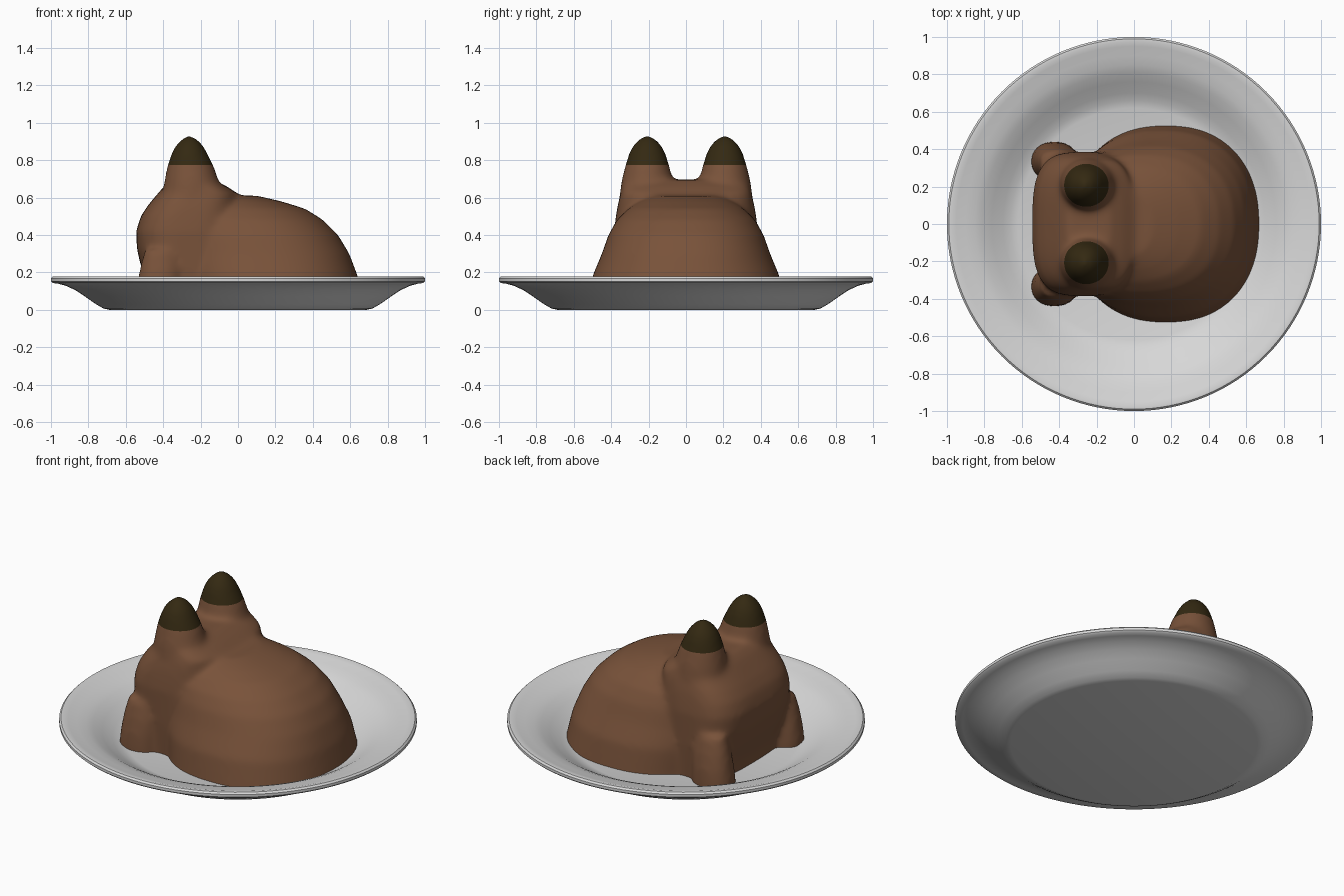
import bpy, bmesh, math

if "Cube" in bpy.data.objects:
    bpy.data.objects.remove(bpy.data.objects["Cube"])


def material(name, rgb):
    m = bpy.data.materials.new(name)
    m.diffuse_color = (*rgb, 1)
    m.use_nodes = True
    m.node_tree.nodes["Principled BSDF"].inputs["Base Color"].default_value = m.diffuse_color
    return m


white = material("porcelain white", (0.68, 0.68, 0.68))
brown = material("milk chocolate brown", (0.19, 0.085, 0.042))
dark = material("dark chocolate", (0.034, 0.022, 0.006))


def spow(v, p):
    return math.copysign(abs(v) ** p, v)


def loft(bm, rows, power=2.0, cy=0.0, n=64):
    """Stack of closed superellipse slices; each row is z, x_min, x_max, half_width."""
    rings = []
    for z, x0, x1, ry in rows:
        cx, rx = (x0 + x1) / 2, (x1 - x0) / 2
        ring = []
        for i in range(n):
            a = 2 * math.pi * i / n
            ring.append(bm.verts.new((cx + rx * spow(math.cos(a), 2 / power),
                                      cy + ry * spow(math.sin(a), 2 / power), z)))
        rings.append(ring)
    for lo, hi in zip(rings, rings[1:]):
        for i in range(n):
            j = (i + 1) % n
            bm.faces.new((lo[i], lo[j], hi[j], hi[i]))
    bm.faces.new(rings[0][::-1])
    bm.faces.new(rings[-1])


def finish(name, bm, mats):
    me = bpy.data.meshes.new(name)
    bm.to_mesh(me)
    bm.free()
    ob = bpy.data.objects.new(name, me)
    bpy.context.collection.objects.link(ob)
    for m in mats:
        me.materials.append(m)
    return ob


def activate(ob):
    bpy.ops.object.select_all(action='DESELECT')
    ob.select_set(True)
    bpy.context.view_layer.objects.active = ob


# plate: turned profile
profile = [(0, .03), (.62, .03), (.66, .042), (.70, .062), (.76, .1), (.81, .13), (.85, .147),
           (.90, .16), (.95, .172), (.975, .179), (.99, .178), (1, .168), (1, .152),
           (.99, .143), (.96, .139), (.92, .128), (.87, .105), (.82, .072), (.76, .03),
           (.72, .007), (.69, 0), (0, 0)]
bm = bmesh.new()
vs = [bm.verts.new((r, 0, z)) for r, z in profile]
es = [bm.edges.new(p) for p in zip(vs, vs[1:])]
bmesh.ops.spin(bm, geom=vs + es, cent=(0, 0, 0), axis=(0, 0, 1), angle=2 * math.pi, steps=128)
bmesh.ops.remove_doubles(bm, verts=bm.verts, dist=1e-4)
bmesh.ops.recalc_face_normals(bm, faces=bm.faces)
plate = finish("plate", bm, [white])
activate(plate)
bpy.ops.object.shade_smooth_by_angle(angle=math.radians(40))

# animal: overlapping lofts, fused and smoothed
bm = bmesh.new()
# rump and back
loft(bm, [(-.12, -.33, .69, .55), (.03, -.33, .672, .525), (.18, -.35, .64, .5), (.3, -.36, .595, .45),
          (.4, -.37, .535, .415), (.48, -.38, .455, .37), (.54, -.38, .36, .31),
          (.58, -.38, .23, .25), (.61, -.38, .10, .2)], 2.3)
# chest and head
loft(bm, [(-.12, -.45, 0, .37), (.1, -.475, 0, .38), (.22, -.515, 0, .385), (.32, -.54, 0, .385),
          (.42, -.545, 0, .385), (.5, -.52, 0, .375), (.56, -.48, .0, .365), (.62, -.43, .0, .35),
          (.66, -.395, -.06, .34), (.695, -.35, -.13, .3)], 3.2)
for s in (-1, 1):
    # ears
    loft(bm, [(.5, -.42, -.08, .16), (.68, -.395, -.1, .14), (.77, -.378, -.13, .118),
              (.83, -.358, -.16, .1), (.87, -.34, -.18, .082), (.905, -.31, -.21, .055),
              (.928, -.28, -.24, .022)], 2, s * .207)
    # front paws
    loft(bm, [(-.12, -.55, -.30, .105), (.05, -.55, -.30, .105), (.13, -.54, -.30, .1),
              (.22, -.525, -.3, .085), (.32, -.5, -.32, .06)], 2.2, s * .335)
body = finish("chocolate_animal", bm, [brown, dark])
activate(body)
rm = body.modifiers.new("fuse", 'REMESH')
rm.mode = 'VOXEL'
rm.voxel_size = 0.016
sm = body.modifiers.new("soften", 'SMOOTH')
sm.factor = 0.5
sm.iterations = 14
for name in ("fuse", "soften"):
    bpy.ops.object.modifier_apply(modifier=name)

# flat base on the plate, dark ear tips above a clean cut line
bm = bmesh.new()
bm.from_mesh(body.data)
bmesh.ops.bisect_plane(bm, geom=bm.verts[:] + bm.edges[:] + bm.faces[:],
                       plane_co=(0, 0, .028), plane_no=(0, 0, 1), clear_inner=True)
bmesh.ops.holes_fill(bm, edges=[e for e in bm.edges if e.is_boundary], sides=0)
bmesh.ops.bisect_plane(bm, geom=bm.verts[:] + bm.edges[:] + bm.faces[:],
                       plane_co=(0, 0, .775), plane_no=(0, 0, 1))
for f in bm.faces:
    f.material_index = 1 if f.calc_center_median().z > .775 else 0
bm.to_mesh(body.data)
bm.free()
bpy.ops.object.shade_smooth_by_angle(angle=math.radians(60))
